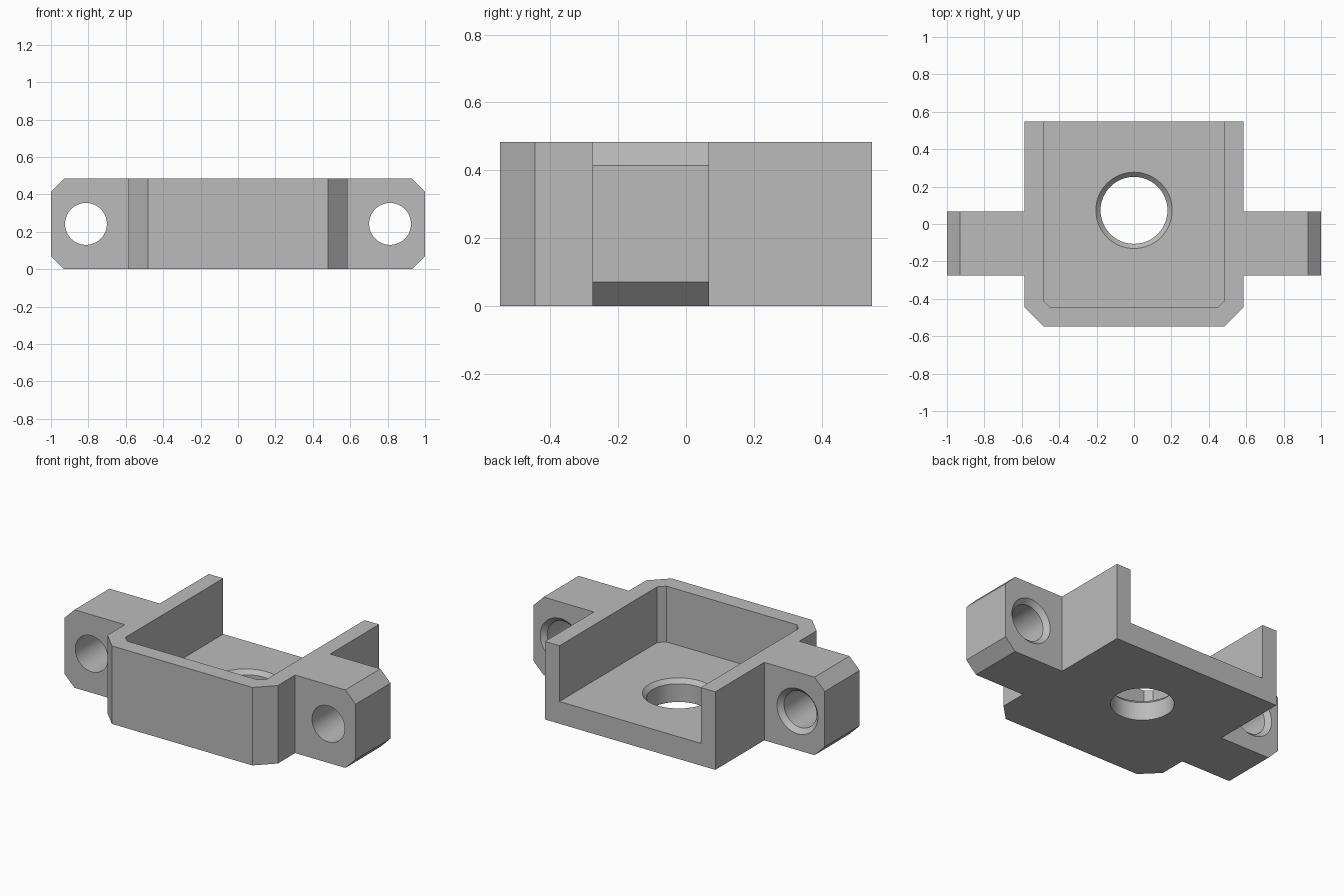
import bpy, bmesh, math
from mathutils import Matrix

HEIGHT = 0.484
FLOOR = 0.138

if "Cube" in bpy.data.objects:
    bpy.data.objects.remove(bpy.data.objects["Cube"], do_unlink=True)

grey = bpy.data.materials.new("plain grey")
grey.use_nodes = True
grey.diffuse_color = (0.5, 0.5, 0.5, 1)
grey.node_tree.nodes["Principled BSDF"].inputs["Base Color"].default_value = (0.5, 0.5, 0.5, 1)


def finish(name, bm):
    bmesh.ops.recalc_face_normals(bm, faces=bm.faces)
    mesh = bpy.data.meshes.new(name)
    bm.to_mesh(mesh)
    bm.free()
    mesh.materials.append(grey)
    obj = bpy.data.objects.new(name, mesh)
    bpy.context.collection.objects.link(obj)
    return obj


def prism(name, outline, start, end, along_y=False):
    """Extrude an outline along z, or an x-z outline along y."""
    bm = bmesh.new()
    place = (lambda a, b: (a, start, b)) if along_y else (lambda a, b: (a, b, start))
    face = bm.faces.new([bm.verts.new(place(a, b)) for a, b in outline])
    parts = bmesh.ops.extrude_face_region(bm, geom=[face])["geom"]
    step = (0, end - start, 0) if along_y else (0, 0, end - start)
    bmesh.ops.translate(bm, vec=step, verts=[v for v in parts if isinstance(v, bmesh.types.BMVert)])
    return finish(name, bm)


def bore(name, rings, matrix, sides=64):
    """Turned cutter from (radius, height) rings along its local z."""
    bm = bmesh.new()
    loops = []
    for r, h in rings:
        angles = [2 * math.pi * i / sides for i in range(sides)]
        loops.append([bm.verts.new((r * math.cos(a), r * math.sin(a), h)) for a in angles])
    for low, high in zip(loops, loops[1:]):
        for i in range(sides):
            j = (i + 1) % sides
            bm.faces.new((low[i], low[j], high[j], high[i]))
    bm.faces.new(loops[0])
    bm.faces.new(loops[-1])
    bm.transform(matrix)
    return finish(name, bm)


def combine(target, tool, operation):
    mod = target.modifiers.new(tool.name, "BOOLEAN")
    mod.operation, mod.solver, mod.object = operation, "EXACT", tool
    bpy.context.view_layer.objects.active = target
    bpy.ops.object.modifier_apply(modifier=mod.name)
    bpy.data.objects.remove(tool, do_unlink=True)


def tray_outline(half, front, back, cut):
    """Rectangle with its two front corners cut off."""
    return [(-half, back), (-half, front + cut), (-half + cut, front),
            (half - cut, front), (half, front + cut), (half, back)]


# Tray body with an open back
bracket = prism("bracket_body", tray_outline(0.585, -0.548, 0.548, 0.103), 0, HEIGHT)

# Side mounting lugs with bevelled outer edges
for side, label in ((1, "left"), (-1, "right")):
    lug = [(0.54, 0), (0.93, 0), (1, 0.07), (1, HEIGHT - 0.07), (0.93, HEIGHT), (0.54, HEIGHT)]
    combine(bracket, prism(label + "_lug", [(side * x, z) for x, z in lug], -0.275, 0.068, True), "UNION")

# Tray cavity
combine(bracket, prism("cavity", tray_outline(0.485, -0.447, 0.7, 0.037), FLOOR, 0.7), "DIFFERENCE")

# Floor hole, chamfered on its upper edge
rings = [(0.179, -0.1), (0.179, FLOOR - 0.025), (0.204, FLOOR), (0.204, 0.3)]
combine(bracket, bore("floor_hole", rings, Matrix.Translation((0, 0.073, 0))), "DIFFERENCE")

# Screw holes through the lugs, countersunk at the back
rings = [(0.112, -0.4), (0.112, 0.04), (0.14, 0.068), (0.14, 0.2)]
for side in (1, -1):
    turn = Matrix.Translation((side * 0.813, 0, HEIGHT / 2)) @ Matrix.Rotation(-math.pi / 2, 4, "X")
    combine(bracket, bore("screw_hole", rings, turn), "DIFFERENCE")

# Smooth bores, sharp edges elsewhere
bpy.ops.object.select_all(action="DESELECT")
bracket.select_set(True)
bpy.context.view_layer.objects.active = bracket
bpy.ops.object.shade_smooth_by_angle(angle=math.radians(25))
